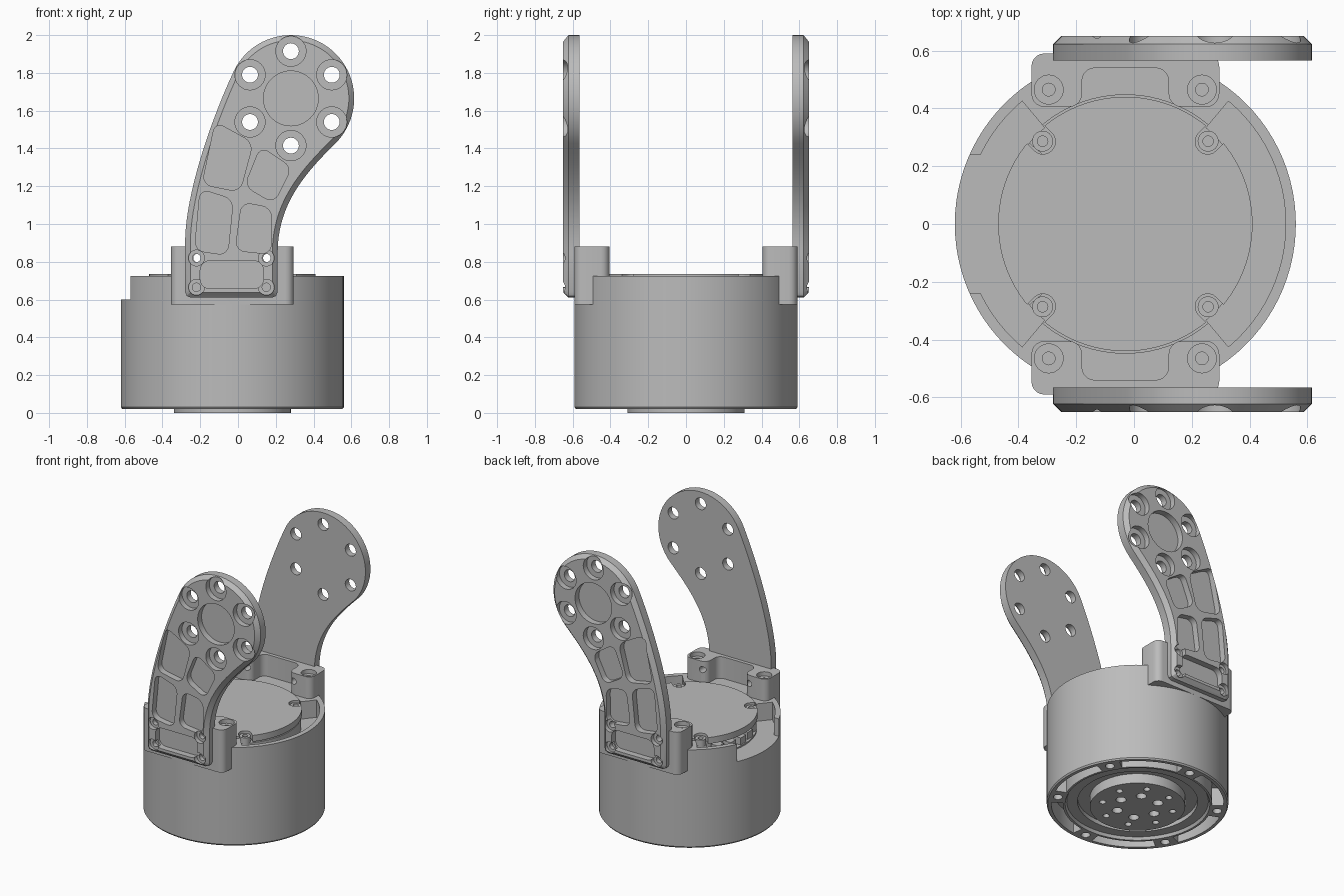
import bpy, bmesh
from math import radians, cos, sin, pi
from mathutils import Matrix, Vector
from mathutils.geometry import interpolate_bezier

if "Cube" in bpy.data.objects:
    bpy.data.objects.remove(bpy.data.objects["Cube"])

grey = bpy.data.materials.new("machined_grey")
grey.use_nodes = True
COLOUR = (0.5, 0.5, 0.5, 1)
grey.diffuse_color = COLOUR
grey.node_tree.nodes["Principled BSDF"].inputs["Base Color"].default_value = COLOUR

CX = -0.03  # body axis


def make(name, bm):
    bmesh.ops.recalc_face_normals(bm, faces=bm.faces)
    mesh = bpy.data.meshes.new(name)
    bm.to_mesh(mesh)
    bm.free()
    mesh.materials.append(grey)
    ob = bpy.data.objects.new(name, mesh)
    bpy.context.collection.objects.link(ob)
    return ob


def prism(name, pts, h0, h1, axis="Z", chamfer=0):
    """Extrude a 2D outline; a chamfer goes on the h1 rim."""
    place = (lambda p, h: (p[0], p[1], h)) if axis == "Z" else (lambda p, h: (p[0], h, p[1]))
    bm = bmesh.new()
    face = bm.faces.new([bm.verts.new(place(p, h0)) for p in pts])
    new = bmesh.ops.extrude_face_region(bm, geom=[face])["geom"]
    top = [v for v in new if isinstance(v, bmesh.types.BMVert)]
    bmesh.ops.translate(bm, verts=top, vec=place((0, 0), h1 - h0))
    bmesh.ops.recalc_face_normals(bm, faces=bm.faces)
    if chamfer:
        rim = [e for e in new if isinstance(e, bmesh.types.BMEdge)]
        bmesh.ops.bevel(bm, geom=rim, offset=chamfer, segments=1, affect="EDGES")
    return make(name, bm)


def lathe(name, profile, at=(0, 0), axis="Z", steps=32):
    """Spin (radius, height); on axis Y the height points to the front."""
    bm = bmesh.new()
    vs = [bm.verts.new((r, 0, h)) for r, h in profile]
    es = [bm.edges.new(pair) for pair in zip(vs, vs[1:])]
    bmesh.ops.spin(bm, geom=vs + es, cent=(0, 0, 0), axis=(0, 0, 1),
                   angle=2 * pi, steps=steps, use_duplicate=False)
    bmesh.ops.remove_doubles(bm, verts=bm.verts, dist=1e-5)
    if axis == "Y":
        m = Matrix.Translation((at[0], 0, at[1])) @ Matrix.Rotation(pi / 2, 4, "X")
    else:
        m = Matrix.Translation((at[0], at[1], 0))
    bm.transform(m)
    return make(name, bm)


def rod(name, r, h0, h1, at, axis="Z", steps=24):
    return lathe(name, [(0, h0), (r, h0), (r, h1), (0, h1)], at, axis, steps)


def rounded(pts, r, n=6):
    """Replace each corner by a smooth arc."""
    out = []
    for i, p in enumerate(pts):
        p = Vector(p)
        a = p + (Vector(pts[i - 1]) - p).normalized() * r
        b = p + (Vector(pts[(i + 1) % len(pts)]) - p).normalized() * r
        out += interpolate_bezier(a, a.lerp(p, 0.55), b.lerp(p, 0.55), b, n)
    return [(v[0], v[1]) for v in out]


def arc(r, a0, a1, n, c=(CX, 0)):
    angles = [radians(a0 + (a1 - a0) * i / n) for i in range(n + 1)]
    return [(c[0] + r * cos(a), c[1] + r * sin(a)) for a in angles]


def sector(r0, r1, mid, half, z0, z1):
    pts = arc(r1, mid - half, mid + half, 24) + arc(r0, mid + half, mid - half, 24)
    return prism("cutter", pts, z0, z1)


def rect(x0, x1, y0, y1):
    return [(x0, y0), (x1, y0), (x1, y1), (x0, y1)]


def carve(ob, cutters):
    for c in cutters:
        c.hide_render = True
        mod = ob.modifiers.new("cut", "BOOLEAN")
        mod.operation, mod.solver, mod.object = "DIFFERENCE", "EXACT", c
    dg = bpy.context.evaluated_depsgraph_get()
    mesh = bpy.data.meshes.new_from_object(ob.evaluated_get(dg))
    ob.modifiers.clear()
    ob.data = mesh
    for c in cutters:
        bpy.data.objects.remove(c)
    return ob


def mirrored(ob, name):
    mesh = ob.data.copy()
    mesh.transform(Matrix.Scale(-1, 4, (0, 1, 0)))
    mesh.flip_normals()
    twin = bpy.data.objects.new(name, mesh)
    bpy.context.collection.objects.link(twin)
    return twin


parts = []

# Round housing with underside groove, side wells, cable notch and arc pockets
body = lathe("housing", [(0, .07), (.39, .07), (.39, .04), (.46, .04), (.47, .02), (.583, .02),
                         (.59, .03), (.59, .725), (0, .725)], (CX, 0), steps=96)
cuts = [rod("cutter", .447, .68, .8, (CX, 0), steps=96)]
cuts += [sector(.435, .555, mid, 50, .6, .8) for mid in (0, 180)]
cuts += [sector(.36, .45, 180, 40, .61, .7)]
cuts += [prism("cutter", rect(-.7, -.53, -.238, .238), .6, .8)]
for k in range(6):
    cuts.append(sector(.485, .56, 60 * k, 22, -.1, .15))
    a = radians(60 * k + 30)
    cuts.append(rod("cutter", .03, -.1, .1, (CX + .525 * cos(a), .525 * sin(a))))
parts.append(carve(body, cuts))

# Output flange underneath with two bolt circles
flange = rod("output_flange", .31, 0, .09, (CX, 0), steps=64)
cuts = []
for count, ring, r, turn in ((6, .14, .034, 0), (8, .235, .022, 20)):
    for k in range(count):
        a = 2 * pi * k / count + radians(turn)
        cuts.append(rod("cutter", r, -.1, .06, (CX + ring * cos(a), ring * sin(a)), steps=16))
parts.append(carve(flange, cuts))

# Top cover with four open screw slots, and the screw posts
cover = rod("top_cover", .44, .69, .735, (CX, 0), steps=96)
cuts = []
for k in range(4):
    turn = Matrix.Rotation(radians(45 + 90 * k), 2)
    pts = [turn @ Vector(p) for p in rounded(rect(.36, .55, -.043, .043), .042)]
    cuts.append(prism("cutter", [(p.x + CX, p.y) for p in pts], .6, .8))
    at = turn @ Vector((.405, 0))
    parts.append(lathe(f"cover_post_{k + 1}", [(0, .7), (.018, .7), (.018, .722), (.036, .722),
                                               (.036, .61), (0, .61)], (CX + at.x, at.y)))
parts.append(carve(cover, cuts))

# Small connectors under the cover, facing the cable notch
for k in range(5):
    a = radians(152 + 14 * k)
    x, y = CX + .395 * cos(a), .395 * sin(a)
    parts.append(prism(f"connector_{k + 1}", rect(x - .03, x + .03, y - .03, y + .03), .6, .66))

# U-shaped arm mounts with vertical and horizontal screw holes
u = [(-.325, -.59), (.325, -.59), (.325, -.405), (.15, -.405),
     (.15, -.54), (-.15, -.54), (-.15, -.405), (-.325, -.405)]
mount = prism("front_mount", rounded([(x + CX, y) for x, y in u], .045), .575, .88)
cuts = []
for s in (-1, 1):
    cuts.append(lathe("cutter", [(0, .7), (.022, .7), (.022, .85), (.05, .85), (.05, .95), (0, .95)],
                      (CX + s * .265, -.465)))
    cuts.append(rod("cutter", .022, .3, .7, (CX + s * .185, .82), "Y"))
carve(mount, cuts)
parts += [mount, mirrored(mount, "back_mount")]

# Curved arm plate: straight foot, swept neck, round head
HEAD = (.28, 1.665)
head = arc(.335, 155, -45, 48, HEAD)


def sweep(a, b, c, d):
    return [(v[0], v[1]) for v in interpolate_bezier(*map(Vector, (a, b, c, d)), 20)]


outline = [(.18, .61), (-.25, .61), (-.271, .619), (-.28, .64)]
outline += sweep((-.28, .9), (-.28, 1.15), (-.15, 1.535), head[0])[:-1] + head
outline += sweep(head[-1], (.377, 1.288), (.21, 1.12), (.21, .85))[1:]
outline += [(.21, .64), (.201, .619)]
arm = prism("front_arm", outline, -.565, -.65, "Y", chamfer=.028)


def counterbore(hole, bore, floor, at):
    return lathe("cutter", [(0, .5), (hole, .5), (hole, floor), (bore, floor), (bore, .7), (0, .7)],
                 at, "Y")


cuts = [rod("cutter", .145, .605, .7, HEAD, "Y", 48)]
cuts += [counterbore(.042, .08, .61, p) for p in arc(.25, 30, 330, 5, HEAD)]
cuts += [counterbore(.022, .042, .62, (x, z)) for x in (-.22, .15) for z in (.665, .82)]
pockets = [[(-.12, 1.54), (.08, 1.43), (.01, 1.17), (-.19, 1.21)],
           [(.12, 1.41), (.285, 1.3), (.19, 1.11), (.035, 1.2)],
           [(-.2, 1.185), (-.025, 1.13), (-.055, .835), (-.23, .86)],
           [(.02, 1.115), (.178, 1.085), (.175, .84), (-.015, .86)],
           [(-.2, .658), (.135, .658), (.135, .805), (-.2, .805)]]
cuts += [prism("cutter", rounded(p, .05), -.605, -.7, "Y") for p in pockets]
carve(arm, cuts)
parts += [arm, mirrored(arm, "back_arm")]

# Smooth shading with crisp edges
bpy.ops.object.select_all(action="DESELECT")
for ob in parts:
    ob.select_set(True)
bpy.context.view_layer.objects.active = body
bpy.ops.object.shade_smooth_by_angle(angle=radians(30))
